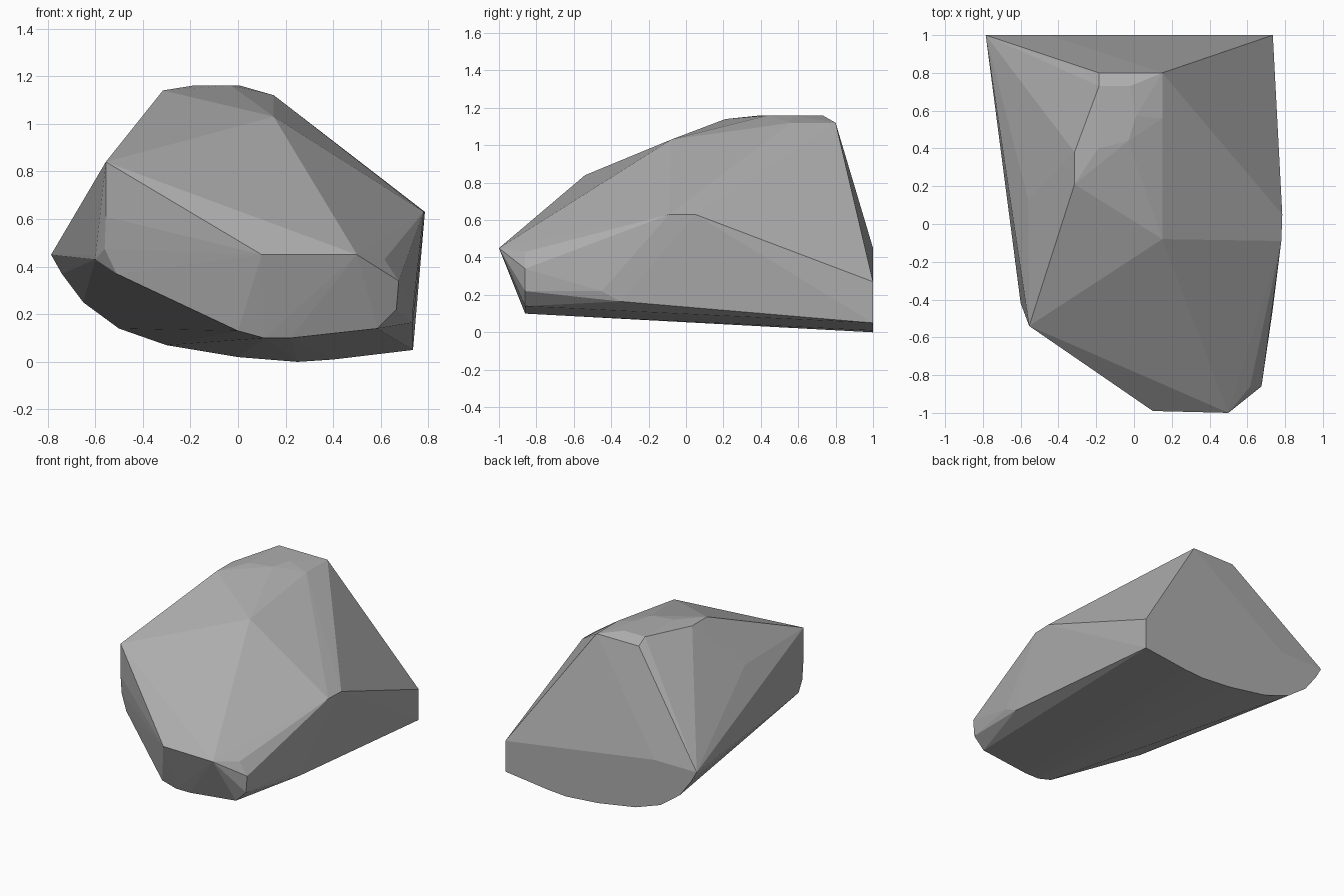
import bpy
import bmesh

default_cube = bpy.data.objects.get("Cube")
if default_cube:
    bpy.data.objects.remove(default_cube, do_unlink=True)


def make_material(name, colour):
    material = bpy.data.materials.new(name)
    material.use_nodes = True
    material.diffuse_color = colour
    shader = next(n for n in material.node_tree.nodes if n.type == "BSDF_PRINCIPLED")
    shader.inputs["Base Color"].default_value = colour
    return material


def upright_section(y, profile):
    """Corners of a cut across the stone at depth y."""
    return [(x, y, z) for x, z in profile]


def level_section(z, outline):
    """Corners of a flat cut through the stone at height z."""
    return [(x, y, z) for x, y in outline]


def build_hull(name, corners, material):
    """Wrap the corners in one closed, flat-faced skin."""
    bm = bmesh.new()
    for corner in corners:
        bm.verts.new(corner)
    result = bmesh.ops.convex_hull(bm, input=list(bm.verts))
    spare = set(result["geom_interior"] + result["geom_unused"])
    spare_verts = [v for v in spare if isinstance(v, bmesh.types.BMVert)]
    bmesh.ops.delete(bm, geom=spare_verts, context="VERTS")
    bmesh.ops.recalc_face_normals(bm, faces=list(bm.faces))
    mesh = bpy.data.meshes.new(name)
    bm.to_mesh(mesh)
    bm.free()
    mesh.materials.append(material)
    stone = bpy.data.objects.new(name, mesh)
    bpy.context.collection.objects.link(stone)
    return stone


# Back cut, with a rounded keel along its lower edge
back_cut = upright_section(1, [
    (.735, .27), (.735, .05), (.4, .01), (.25, 0), (0, .02), (-.3, .07),
    (-.5, .14), (-.65, .25), (-.74, .37), (-.785, .45), (-.45, .45)])

# Blunt nose: upper lip, then the cut below it
nose_lip = level_section(.45, [(.1, -.99), (.5, -1)])
nose_cut = upright_section(-.86, [
    (.615, .43), (.675, .34), (.665, .22), (.585, .14),
    (.22, .1), (.11, .1), (0, .13)])

# Crown: flat cap, bevelled rim and the sloping shoulder
crown_cap = level_section(1.16, [
    (-.185, .73), (-.02, .73), (.01, .57), (-.03, .44), (-.19, .4)])
crown_rim = level_section(1.12, [(-.185, .8), (.15, .8), (.15, .56)])
crown_side = level_section(1.14, [(-.315, .38), (-.315, .21)])
shoulder = [(.15, -.08, 1.03)]

# Flank on the +x side: short ridge and lower bulge
ridge_flank = level_section(.63, [(.785, .05), (.78, -.09)])
lower_flank = [(.735, -.45, .22), (.735, -.35, .165)]

# Flank on the -x side: upright front corner and undercut
corner_edge = upright_section(-.54, [(-.555, .84), (-.555, .61), (-.51, .37)])
upper_flank = [(-.56, .13, .83)]
undercut = [(-.61, -.34, .45), (-.6, -.42, .43), (-.56, -.52, .475)]

stone_grey = make_material("stone grey", (.42, .42, .42, 1))
build_hull(
    "faceted_rock",
    back_cut + nose_lip + nose_cut
    + crown_cap + crown_rim + crown_side + shoulder
    + ridge_flank + lower_flank
    + corner_edge + upper_flank + undercut,
    stone_grey)
